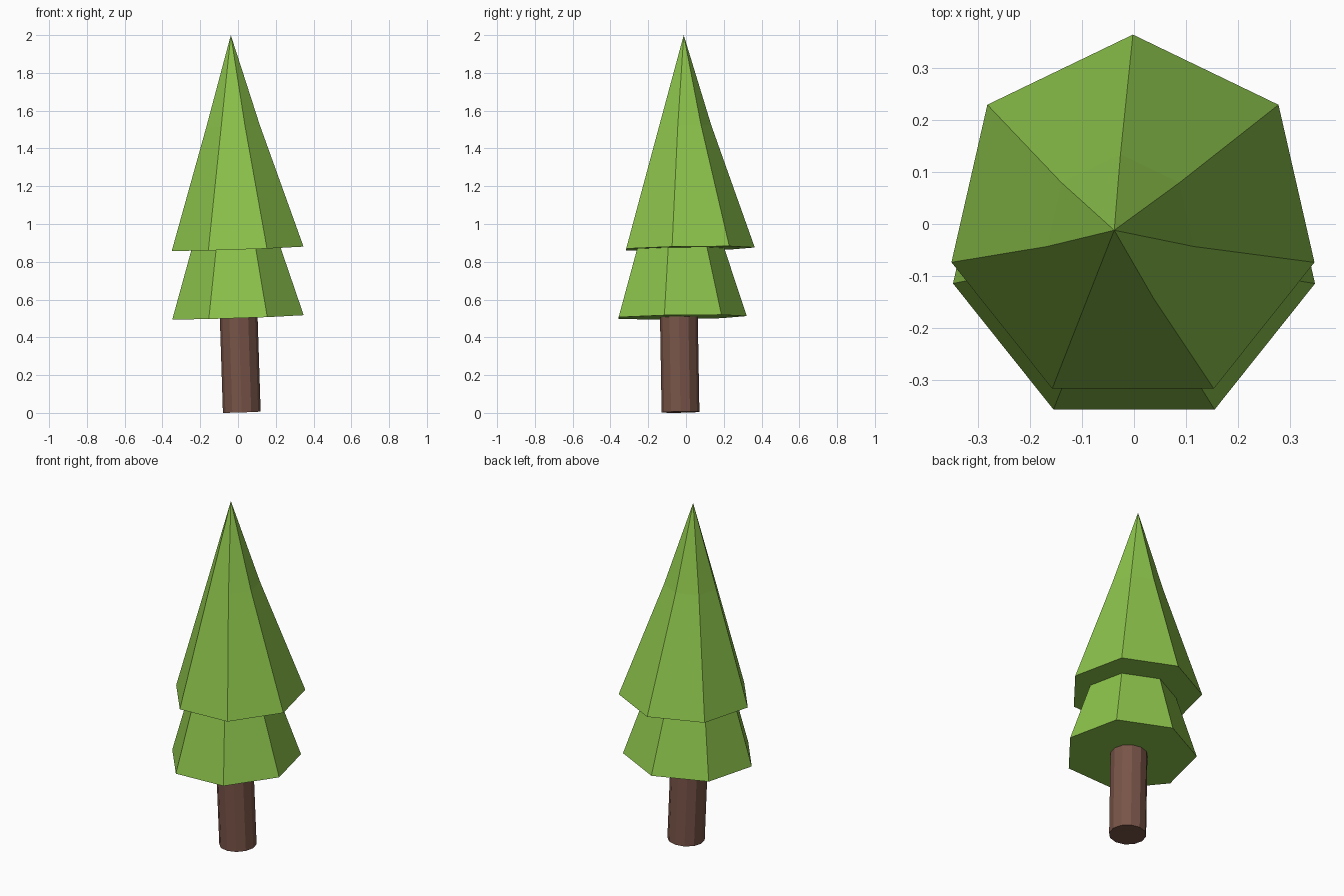
import bpy, bmesh, math
from mathutils import Vector

if "Cube" in bpy.data.objects:
    bpy.data.objects.remove(bpy.data.objects["Cube"])

# The whole tree leans slightly: rings sit square to this axis
TILT = Vector((0, 0, 1)).rotation_difference(Vector((-0.033, -0.016, 1)))


def material(name, rgb):
    m = bpy.data.materials.new(name)
    m.diffuse_color = (*rgb, 1)
    m.use_nodes = True
    m.node_tree.nodes["Principled BSDF"].inputs["Base Color"].default_value = m.diffuse_color
    return m


def stack(name, sides, start, rings, mat):
    """Closed flat-faced solid through rings of (centre, radius); radius 0 is a tip."""
    bm = bmesh.new()
    loops = []
    for centre, r in rings:
        n = sides if r else 1
        loops.append([bm.verts.new(Vector(centre) + TILT @ Vector((
            r * math.cos(start + math.tau * i / sides),
            r * math.sin(start + math.tau * i / sides), 0))) for i in range(n)])
    for a, b in zip(loops, loops[1:]):
        for i in range(sides):
            j = (i + 1) % sides
            top = [b[0]] if len(b) == 1 else [b[j], b[i]]
            bm.faces.new([a[i], a[j]] + top)
    for loop in (loops[0], loops[-1]):
        if len(loop) > 1:
            bm.faces.new(loop)
    bmesh.ops.recalc_face_normals(bm, faces=bm.faces)
    mesh = bpy.data.meshes.new(name)
    bm.to_mesh(mesh)
    bm.free()
    mesh.materials.append(mat)
    bpy.context.collection.objects.link(bpy.data.objects.new(name, mesh))


leaf = material("leaf_green", (0.26, 0.54, 0.07))
bark = material("bark_brown", (0.19, 0.09, 0.065))
up = math.radians(90)

# Trunk
stack("trunk", 12, 0, [((0.02, -0.029, 0.004), 0.1), ((0.003, -0.038, 0.53), 0.1)], bark)

# Lower foliage, its top tucked inside the upper one
stack("lower_foliage", 7, up, [((0.0, -0.035, 0.507), 0.357),
                               ((-0.013, -0.041, 0.93), 0.223)], leaf)

# Upper foliage, slightly pinched partway up
stack("upper_foliage", 7, up, [((-0.002, 0.006, 0.87), 0.358),
                               ((-0.026, -0.011, 1.52), 0.145),
                               ((-0.038, -0.012, 2.0), 0)], leaf)
